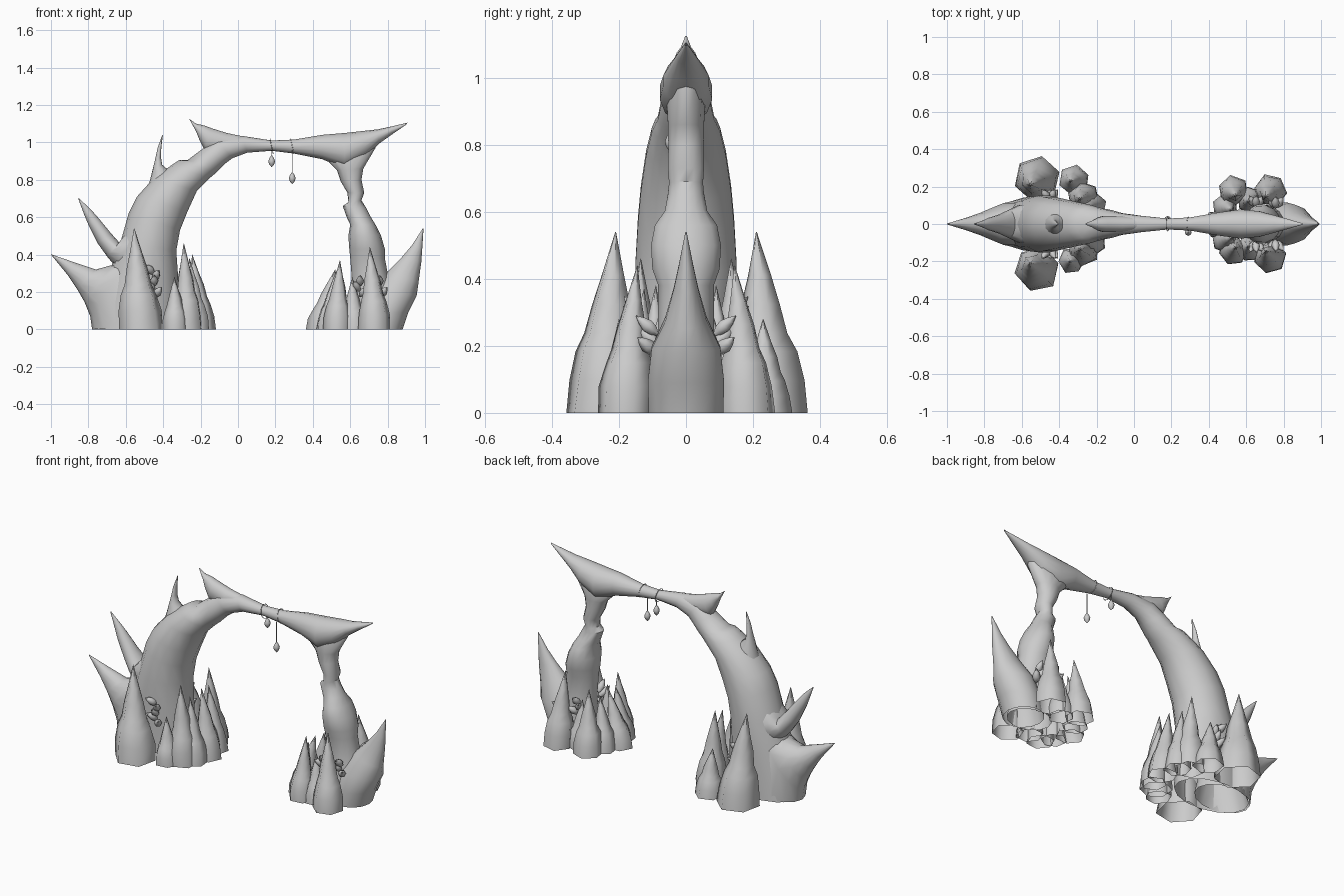
import bpy, bmesh, math, random
from mathutils import Vector

random.seed(4)
default_cube = bpy.data.objects.get("Cube")
if default_cube:
    bpy.data.objects.remove(default_cube, do_unlink=True)

stone = bpy.data.materials.new("stone_grey")
stone.use_nodes = True
stone.diffuse_color = (0.6, 0.6, 0.6, 1)
stone.node_tree.nodes["Principled BSDF"].inputs["Base Color"].default_value = (0.6, 0.6, 0.6, 1)


def finish(name, bm, angle=50):
    bmesh.ops.recalc_face_normals(bm, faces=bm.faces)
    mesh = bpy.data.meshes.new(name)
    bm.to_mesh(mesh)
    bm.free()
    obj = bpy.data.objects.new(name, mesh)
    bpy.context.collection.objects.link(obj)
    mesh.materials.append(stone)
    bpy.ops.object.select_all(action="DESELECT")
    obj.select_set(True)
    bpy.context.view_layer.objects.active = obj
    bpy.ops.object.shade_smooth_by_angle(angle=math.radians(angle))
    return obj


def bridge_rings(bm, rings):
    for low, high in zip(rings, rings[1:]):
        count = len(low)
        for i in range(count):
            j = (i + 1) % count
            bm.faces.new((low[i], low[j], high[j], high[i]))


def loft(name, sections, sides=14):
    """Each section: outer edge x, z, inner edge x, z, half depth in y."""
    bm = bmesh.new()
    rings = []
    for ax, az, bx, bz, depth in sections:
        a, b = Vector((ax, 0, az)), Vector((bx, 0, bz))
        centre, half = (a + b) / 2, (a - b) / 2
        ring = []
        for i in range(sides):
            t = math.tau * i / sides
            ring.append(bm.verts.new(centre + half * math.cos(t)
                                     + Vector((0, depth * math.sin(t), 0))))
        rings.append(ring)
    bridge_rings(bm, rings)
    return finish(name, bm)


def spire(name, x, y, radius, height, tip_x, tip_y, sides=6):
    """Rounded rock cone with a swollen foot that leans to its tip."""
    profile = ((0, 1), (.18, .96), (.34, .8), (.44, .61), (.6, .48), (.76, .28), (1, .01))
    bm = bmesh.new()
    rings = []
    turn = random.uniform(0, 1)
    for t, width in profile:
        lean = t ** 1.3
        cx, cy = x + (tip_x - x) * lean, y + (tip_y - y) * lean
        ring = []
        for i in range(sides):
            angle = turn + math.tau * i / sides
            r = radius * width * random.uniform(.98, 1.07)
            ring.append(bm.verts.new((cx + r * math.cos(angle),
                                      cy + r * math.sin(angle), height * t)))
        rings.append(ring)
    bridge_rings(bm, rings)
    return finish(name, bm, 75)


def pod(name, centre, radius, length, direction, sides=6):
    """Small pointed bead aligned to a direction."""
    bm = bmesh.new()
    spin = Vector(direction).to_track_quat("Z", "Y")
    rings = []
    for t, width in ((-.5, .05), (-.25, .8), (0, 1), (.25, .65), (.5, .05)):
        rings.append([bm.verts.new(Vector(centre) + spin @ Vector((
            radius * width * math.cos(math.tau * i / sides),
            radius * width * math.sin(math.tau * i / sides), length * t)))
            for i in range(sides)])
    bridge_rings(bm, rings)
    return finish(name, bm, 60)


def cord(name, points, radius=.002, cyclic=False):
    curve = bpy.data.curves.new(name, "CURVE")
    curve.dimensions = "3D"
    curve.bevel_depth = radius
    curve.bevel_resolution = 1
    line = curve.splines.new("POLY")
    line.points.add(len(points) - 1)
    for p, co in zip(line.points, points):
        p.co = (*co, 1)
    line.use_cyclic_u = cyclic
    curve.materials.append(stone)
    bpy.context.collection.objects.link(bpy.data.objects.new(name, curve))


# Main arch: thick leg, thin bridge, long horn
loft("arch_trunk_and_bridge", [
    (-.77, 0, -.31, 0, .145), (-.7, .28, -.32, .28, .15), (-.63, .46, -.33, .42, .155),
    (-.585, .62, -.31, .53, .147), (-.54, .71, -.27, .63, .138), (-.45, .81, -.22, .74, .122),
    (-.36, .875, -.15, .81, .105), (-.315, .905, -.12, .835, .093), (-.27, .905, -.1, .855, .086),
    (-.19, .965, -.07, .885, .076), (-.12, 1.02, -.03, .915, .06),
    (.02, 1.035, .05, .945, .045), (.18, 1.01, .18, .955, .03), (.3, 1.015, .3, .94, .036),
    (.45, 1.04, .45, .91, .063), (.57, 1.05, .57, .86, .08), (.66, 1.06, .68, .92, .07),
    (.75, 1.07, .75, .99, .048), (.82, 1.085, .82, 1.04, .028), (.905, 1.105, .9, 1.095, .003)])

# Slender leg with a swollen knee
loft("slender_leg", [
    (.86, 0, .6, 0, .105), (.81, .25, .61, .25, .085), (.785, .38, .6, .38, .085),
    (.785, .43, .595, .43, .103), (.765, .5, .59, .5, .107), (.735, .56, .6, .56, .095),
    (.705, .61, .585, .59, .065), (.685, .65, .56, .66, .055), (.66, .69, .59, .68, .052),
    (.675, .73, .585, .73, .055), (.66, .8, .55, .79, .054), (.67, .86, .53, .85, .055),
    (.735, .97, .45, .93, .06), (.72, 1.01, .48, .99, .03)])

# Horn above the thick leg
loft("short_horn", [
    (.06, 1.025, .03, .97, .03), (-.06, 1.05, -.08, .93, .045), (-.14, 1.075, -.18, .96, .045),
    (-.18, 1.09, -.205, 1.01, .035), (-.225, 1.1, -.225, 1.06, .018), (-.26, 1.125, -.258, 1.12, .003)])

# Thorns growing from the outer sides
loft("top_thorn", [
    (-.5, .7, -.33, .78, .08), (-.47, .8, -.37, .85, .05), (-.455, .86, -.405, .88, .033),
    (-.443, .91, -.412, .92, .022), (-.43, .97, -.41, .975, .014), (-.405, 1.04, -.402, 1.035, .002)])
loft("middle_thorn", [
    (-.56, .24, -.46, .64, .12), (-.65, .33, -.59, .53, .1), (-.7, .39, -.635, .465, .075),
    (-.75, .46, -.68, .515, .052), (-.8, .56, -.75, .6, .033), (-.825, .62, -.79, .645, .018),
    (-.855, .7, -.85, .7, .003)])
loft("lower_thorn", [
    (-.78, 0, -.45, .02, .125), (-.79, .07, -.55, .42, .115), (-.82, .145, -.67, .345, .088),
    (-.86, .215, -.76, .32, .062), (-.91, .29, -.865, .355, .036), (-1, .4, -.995, .4, .003)])
loft("outer_leg_thorn", [
    (.88, 0, .66, 0, .114), (.91, .09, .68, .09, .117), (.955, .18, .72, .21, .105),
    (.965, .25, .8, .31, .063), (.98, .36, .875, .385, .037), (.985, .43, .93, .45, .022),
    (.992, .54, .988, .54, .002)])

# Rock spires and crystal pods, repeated on both sides
for label, side in (("front", -1), ("back", 1)):
    for part, x, y, r, h, tx, ty in (
            ("large_spire", -.52, .24, .12, .54, -.555, .21),
            ("tall_spire", -.27, .14, .085, .46, -.29, .135),
            ("inner_spire", -.22, .1, .07, .38, -.26, .09),
            ("leg_large_spire", .73, .18, .086, .44, .705, .145),
            ("leg_inner_spire", .485, .09, .068, .31, .525, .075),
            ("leg_gap_spire", .62, .13, .07, .28, .61, .12)):
        spire(f"{label}_{part}", x, side * y, r, h, tx, side * ty)
    for base, foot, depth, count in (("trunk", -.45, .155, 5), ("leg_inner", .65, .12, 3),
                                     ("leg_outer", .755, .115, 3)):
        for i in range(count):
            sway = math.cos(i * 2.4)
            pod(f"{label}_{base}_pod_{i}", (foot + .022 * sway, side * depth, .2 + .03 * i),
                .022, .09, (.6 * sway, side * .8, .7))

# Spires that differ from side to side, and those under the arch
spire("front_middle_spire", -.335, -.195, .07, .28, -.34, -.2)
spire("back_middle_spire", -.32, .235, .08, .28, -.34, .23)
spire("front_leg_middle_spire", .53, -.145, .075, .37, .545, -.125)
spire("back_leg_middle_spire", .53, .178, .08, .37, .545, .15)
spire("trunk_centre_spire", -.2, 0, .08, .4, -.245, 0)
spire("leg_centre_spire", .445, 0, .078, .32, .52, 0)

# Hanging beads on cords looped round the bridge
for label, x, y, z in (("short", .18, .025, .9), ("long", .29, -.045, .81)):
    loop = [(x - .008 * math.sin(t), .037 * math.cos(t), .98 + .04 * math.sin(t))
            for t in (math.tau * i / 12 for i in range(12))]
    cord(f"{label}_cord_loop", loop, cyclic=True)
    cord(f"{label}_cord", [(x, y, .96), (x, y, z)])
    pod(f"{label}_hanging_bead", (x, y, z), .018, .065, (0, 0, 1), 8)
